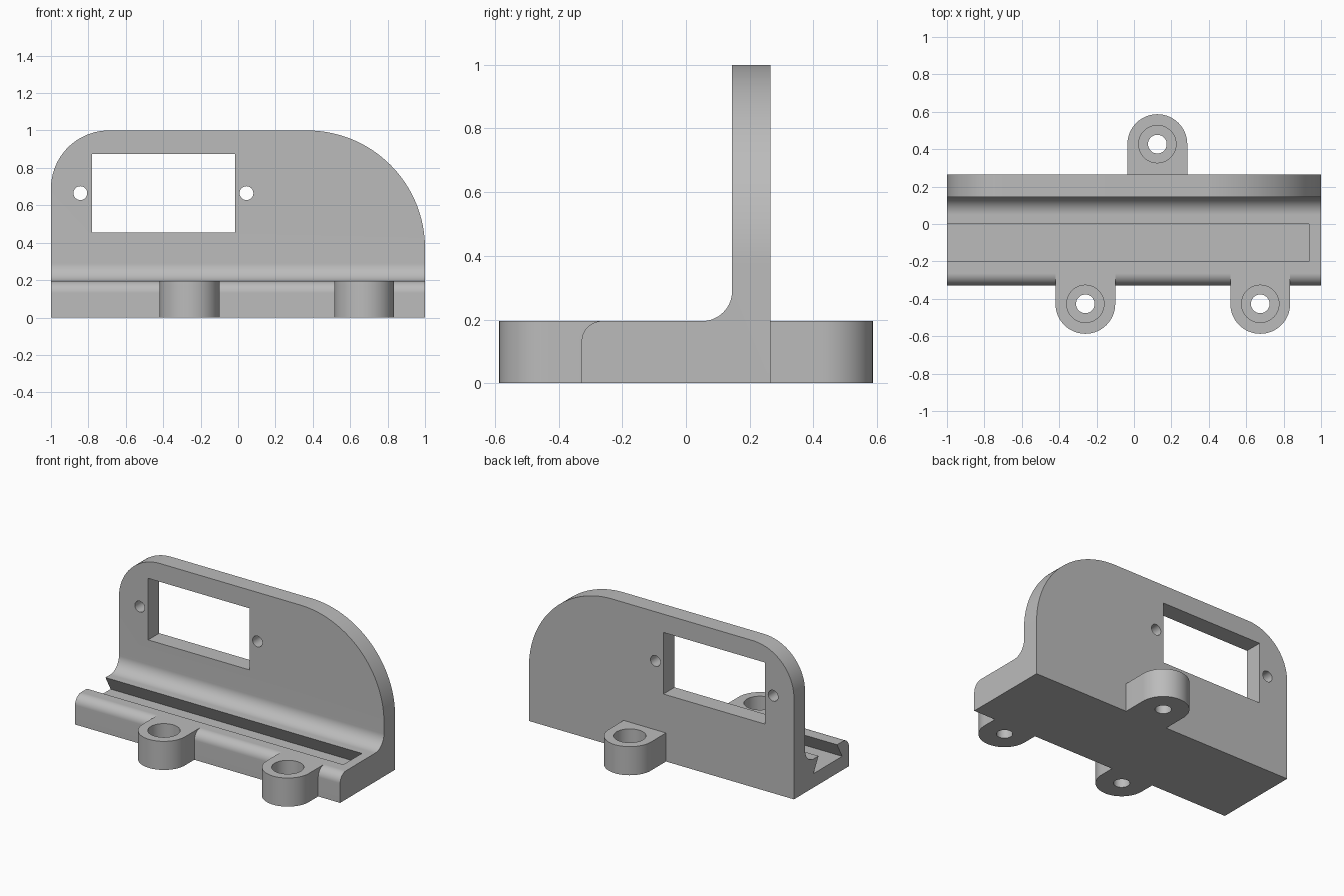
import bpy, bmesh, math
from mathutils import Vector

cube = bpy.data.objects.get("Cube")
if cube:
    bpy.data.objects.remove(cube, do_unlink=True)

grey = bpy.data.materials.new("light grey")
grey.use_nodes = True
colour = (0.5, 0.5, 0.5, 1)
grey.diffuse_color = colour
grey.node_tree.nodes["Principled BSDF"].inputs["Base Color"].default_value = colour

BASE = 0.195      # base height
FRONT, BACK = -0.328, 0.265
PLATE = 0.145     # front face of the upright plate
LUG_R = 0.16


def arc(cx, cy, r, start, end, n=24):
    """Points on an arc, angles in degrees."""
    angles = [math.radians(start + (end - start) * i / n) for i in range(n + 1)]
    return [(cx + r * math.cos(a), cy + r * math.sin(a)) for a in angles]


def circle(cx, cy, r, n=48):
    return arc(cx, cy, r, 0, 360, n)[:-1]


def prism(name, points, axis, lo, hi):
    """Extrude a flat outline along the x, y or z axis from lo to hi."""
    place = {"x": lambda a, b: (lo, a, b),
             "y": lambda a, b: (a, lo, b),
             "z": lambda a, b: (a, b, lo)}[axis]
    shift = Vector([(hi - lo) * (axis == k) for k in "xyz"])
    bm = bmesh.new()
    face = bm.faces.new([bm.verts.new(place(*p)) for p in points])
    grown = bmesh.ops.extrude_face_region(bm, geom=[face])["geom"]
    moved = [v for v in grown if isinstance(v, bmesh.types.BMVert)]
    bmesh.ops.translate(bm, verts=moved, vec=shift)
    bmesh.ops.recalc_face_normals(bm, faces=bm.faces)
    mesh = bpy.data.meshes.new(name)
    bm.to_mesh(mesh)
    bm.free()
    mesh.materials.append(grey)
    obj = bpy.data.objects.new(name, mesh)
    bpy.context.collection.objects.link(obj)
    return obj


def combine(target, tool, operation):
    """Apply a boolean and discard the tool."""
    mod = target.modifiers.new(operation, "BOOLEAN")
    mod.operation, mod.object, mod.solver = operation, tool, "EXACT"
    bpy.context.view_layer.objects.active = target
    bpy.ops.object.modifier_apply(modifier=mod.name)
    bpy.data.objects.remove(tool, do_unlink=True)


# L-shaped side profile: rounded front edge, filleted inner corner
edge_r, fillet_r = 0.064, 0.095
profile = [(BACK, 0), (BACK, 1.1), (PLATE, 1.1)]
profile += arc(PLATE - fillet_r, BASE + fillet_r, fillet_r, 0, -90)
profile += arc(FRONT + edge_r, BASE - edge_r, edge_r, 90, 180)
profile += [(FRONT, 0)]
bracket = prism("bracket", profile, "x", -1.1, 1.1)

# Front outline with a small and a large rounded top corner
small, large = 0.31, 0.63
outline = [(-1, -0.1), (1, -0.1)]
outline += arc(1 - large, 1 - large, large, 0, 90, 48)
outline += arc(small - 1, 1 - small, small, 90, 180, 32)
combine(bracket, prism("outline", outline, "y", -1, 1), "INTERSECT")

# Mounting lugs: two at the front, one at the back
lugs = [(-0.26, -0.427, -1), (0.675, -0.427, -1), (0.125, 0.427, 1)]
for x, y, side in lugs:
    root = FRONT + edge_r if side < 0 else BACK - 0.05
    shape = arc(x, y, LUG_R, 0, 180 * side, 32)
    shape += [(x - LUG_R, root), (x + LUG_R, root)]
    combine(bracket, prism("lug", shape, "z", 0, BASE), "UNION")

# Counterbored screw holes through the lugs
for x, y, side in lugs:
    combine(bracket, prism("bore", circle(x, y, 0.05), "z", -0.1, 0.3), "DIFFERENCE")
    combine(bracket, prism("counterbore", circle(x, y, 0.1), "z", 0.08, 0.3), "DIFFERENCE")

# Dovetail slot, open at the right end only
depth, flare = 0.1, 0.055
slot = [(-0.2, BASE + 0.02), (-0.2, BASE), (-0.2 - flare, BASE - depth),
        (flare, BASE - depth), (0, BASE), (0, BASE + 0.02)]
combine(bracket, prism("slot", slot, "x", -1.1, 0.935), "DIFFERENCE")

# Rectangular window and its two screw holes
window = [(-0.78, 0.455), (-0.015, 0.455), (-0.015, 0.875), (-0.78, 0.875)]
combine(bracket, prism("window", window, "y", 0.1, 0.4), "DIFFERENCE")
for x in (-0.843, 0.045):
    combine(bracket, prism("screw_hole", circle(x, 0.665, 0.037, 32), "y", 0.1, 0.4), "DIFFERENCE")

# Smooth the curved walls, keep the edges crisp
bpy.ops.object.select_all(action="DESELECT")
bracket.select_set(True)
bpy.context.view_layer.objects.active = bracket
bpy.ops.object.shade_smooth_by_angle(angle=math.radians(30))
